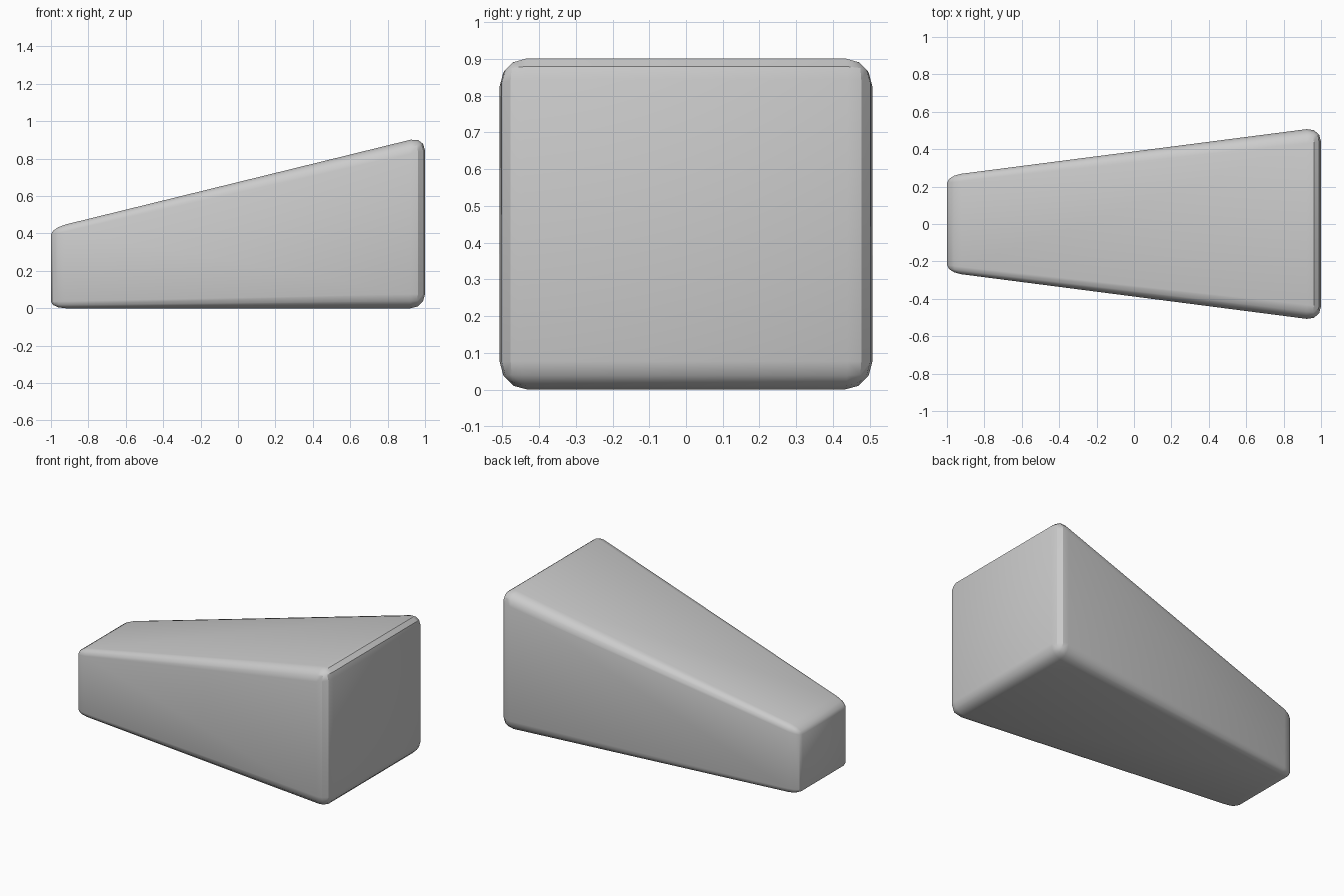
import bpy, bmesh, math

if "Cube" in bpy.data.objects:
    bpy.data.objects.remove(bpy.data.objects["Cube"])

HEIGHT, HALF_WIDTH, BEVEL = 0.92, 0.517, 0.077

# Rounded box standing on z = 0
bm = bmesh.new()
bmesh.ops.create_cube(bm, size=2)
for v in bm.verts:
    v.co.y *= HALF_WIDTH
    v.co.z = (v.co.z + 1) / 2 * HEIGHT
bmesh.ops.bevel(bm, geom=bm.edges[:], offset=BEVEL, offset_type='OFFSET',
                segments=3, profile=0.5, affect='EDGES')

# Taper width and height toward the -x end, keeping the base flat
for v in bm.verts:
    v.co.y *= 0.75 + 0.25 * v.co.x
    v.co.z *= 0.733 + 0.267 * v.co.x
bmesh.ops.recalc_face_normals(bm, faces=bm.faces[:])

mesh = bpy.data.meshes.new("tapered_block")
bm.to_mesh(mesh)
bm.free()
block = bpy.data.objects.new("tapered_block", mesh)
bpy.context.collection.objects.link(block)

# Smooth shading with sharp creases
bpy.context.view_layer.objects.active = block
block.select_set(True)
bpy.ops.object.shade_smooth_by_angle(angle=math.radians(30))
